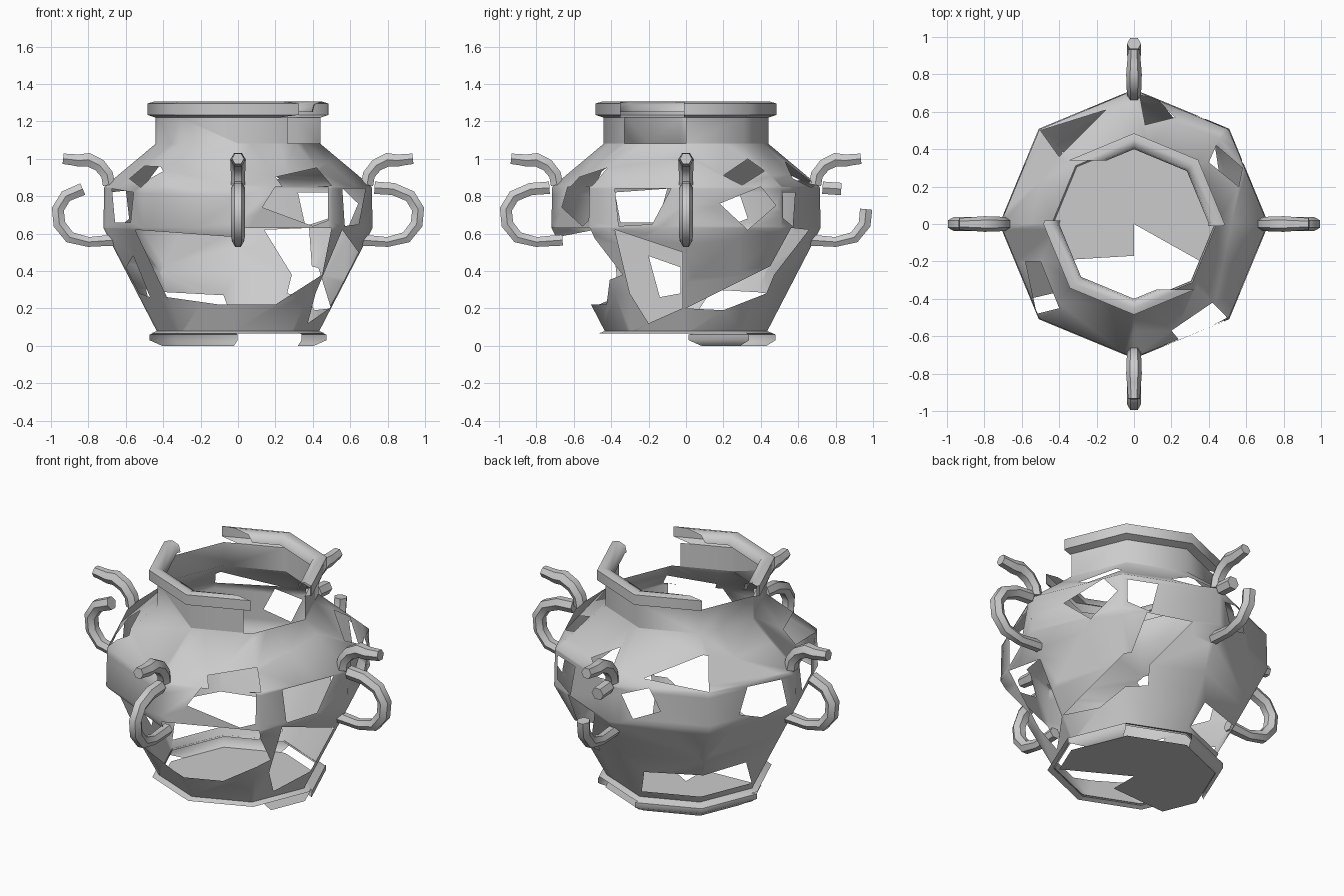
import bpy, bmesh, math
from mathutils import Vector

if "Cube" in bpy.data.objects:
    bpy.data.objects.remove(bpy.data.objects["Cube"])

Z = Vector((0, 0, 1))


def shade(ob, deg):
    bpy.ops.object.select_all(action='DESELECT')
    ob.select_set(True)
    bpy.context.view_layer.objects.active = ob
    if ob.type == 'CURVE':
        bpy.ops.object.convert(target='MESH')
    bpy.ops.object.shade_smooth_by_angle(angle=math.radians(deg))


def finish(bm, name):
    me = bpy.data.meshes.new(name)
    bm.to_mesh(me)
    bm.free()
    ob = bpy.data.objects.new(name, me)
    bpy.context.collection.objects.link(ob)
    shade(ob, 60)


def lathe(profile, n=8):
    bm = bmesh.new()
    rings = [[bm.verts.new((r * math.cos(math.tau * i / n), r * math.sin(math.tau * i / n), z))
              for i in range(n)] for r, z in profile]
    for a, b in zip(rings, rings[1:]):
        for i in range(n):
            j = (i + 1) % n
            bm.faces.new((a[i], a[j], b[j], b[i]))
    return bm


def knock_out(bm, faces, poly, ua, va):
    """Remove the part of the faces lying inside a convex outline."""
    mid = [sum(p[k] for p in poly) / len(poly) for k in (0, 1)]
    for p, q in zip(poly, poly[1:] + poly[:1]):
        nu, nv = q[1] - p[1], p[0] - q[0]
        if nu * (mid[0] - p[0]) + nv * (mid[1] - p[1]) < 0:
            nu, nv = -nu, -nv
        no = (ua * nu + va * nv).normalized()
        co = ua * p[0] + va * p[1]
        if not faces:
            return
        geom = set(faces)
        for f in faces:
            geom.update(f.edges)
            geom.update(f.verts)
        res = bmesh.ops.bisect_plane(bm, geom=list(geom), dist=1e-5, plane_co=co, plane_no=no)
        faces = [g for g in res['geom'] if isinstance(g, bmesh.types.BMFace)
                 and (g.calc_center_median() - co).dot(no) > 0]
    bmesh.ops.delete(bm, geom=faces, context='FACES')


def side_hole(bm, angle, poly):
    a = math.radians(angle)
    d, t = Vector((math.cos(a), math.sin(a), 0)), Vector((-math.sin(a), math.cos(a), 0))
    knock_out(bm, [f for f in bm.faces if f.calc_center_median().dot(d) > 0.12], poly, t, Z)


def top_hole(bm, poly, zmin, zmax):
    fs = [f for f in bm.faces if zmin < f.calc_center_median().z < zmax]
    knock_out(bm, fs, poly, Vector((1, 0, 0)), Vector((0, 1, 0)))


def box(u0, u1, z0, z1):
    return [(u0, z0), (u1, z0), (u1, z1), (u0, z1)]


# Pot body: shoulder breaks are laid out in plan, the others by viewing direction
body = lathe([(.43, .07), (.72, .63), (.715, .85), (.44, 1.08), (.44, 1.22)])
for poly in ([(.40, .33), (.44, .42), (.58, .30), (.56, .20)],
             [(.03, .69), (.06, .53), (.22, .57), (.12, .67)],
             [(-.50, .50), (-.15, .61), (-.40, .36)],
             [(-.58, -.20), (-.50, -.20), (-.40, -.45), (-.52, -.48)],
             [(.20, -.57), (.42, -.42), (.50, -.50), (.25, -.63)]):
    top_hole(body, poly, .86, 1.07)
for angle, poly in (
        # front
        (-90, [(-.55, .62), (0, .58), (0, .22), (-.10, .22), (-.38, .26)]),
        (-90, [(0, .63), (.50, .63), (.45, .38), (.20, .22), (0, .22)]),
        (-90, [(.13, .74), (.20, .85), (.48, .85), (.48, .67), (.40, .64)]),
        # right
        (0, [(-.38, .84), (-.08, .84), (-.18, .65), (-.36, .64)]),
        (0, [(-.38, .62), (-.02, .50), (-.02, .20), (-.20, .12), (-.30, .28)]),
        (0, [(0, .20), (.50, .45), (.43, .28), (.20, .19)]),
        (0, [(.18, .76), (.40, .85), (.48, .75), (.33, .62)]),
        # back
        (90, [(-.14, .62), (-.38, .63), (-.40, .35), (-.30, .36)]),
        (90, [(-.48, .82), (-.32, .82), (-.36, .64), (-.48, .68)]),
        (90, [(.06, .80), (.20, .85), (.26, .72), (.12, .66)]),
        (135, [(-.30, .27), (.25, .30), (.30, .12), (-.30, .12)]),
        # left
        (180, [(-.33, .68), (-.28, .83), (-.08, .82), (-.05, .66), (-.20, .63)]),
        (180, [(.10, .84), (.38, .82), (.35, .66), (.15, .66)]),
        (180, [(.03, .28), (.03, .42), (.20, .48), (.14, .26)]),
        # missing neck panel
        (0, box(-.33, 0, 1.081, 1.4))):
    side_hole(body, angle, poly)
finish(body, "pot_body")

# Rim
rim = lathe([(.44, 1.22), (.485, 1.235), (.485, 1.295), (.45, 1.305), (.41, 1.29), (.40, 1.25)])
side_hole(rim, 0, box(-.35, -.01, 1, 1.5))
side_hole(rim, 180, box(-.34, -.02, 1, 1.5))
finish(rim, "rim")

# Foot ring
foot = lathe([(.44, 0), (.48, .03), (.48, .06), (.43, .08)])
for angle, w in ((-45, .345), (-135, .345), (67.5, .185)):
    side_hole(foot, angle, box(-w, w, -.1, .065))
finish(foot, "foot_ring")

# Broken floor
floor = bmesh.new()
floor.faces.new([floor.verts.new((.44 * math.cos(math.tau * i / 8), .44 * math.sin(math.tau * i / 8), .003))
                 for i in range(8)])
top_hole(floor, [(-.5, -.20), (0, -.17), (0, -.6), (-.5, -.6)], -1, 1)
top_hole(floor, [(0, 0), (.5, -.28), (.5, -.6), (0, -.6)], -1, 1)
finish(floor, "floor")


# Scroll handles: a lower loop and an upper curl, points are (distance, height, thickness)
def handle(name, angle, paths):
    a = math.radians(angle)
    cu = bpy.data.curves.new(name, 'CURVE')
    cu.dimensions = '3D'
    cu.bevel_depth = .038
    cu.bevel_resolution = 1
    cu.use_fill_caps = True
    for path in paths:
        sp = cu.splines.new('POLY')
        sp.points.add(len(path) - 1)
        for pt, (r, z, w) in zip(sp.points, path):
            pt.co = (r * math.cos(a), r * math.sin(a), z, 1)
            pt.radius = w
    ob = bpy.data.objects.new(name, cu)
    bpy.context.collection.objects.link(ob)
    shade(ob, 55)


loop = [(.66, .565, .9), (.80, .555, .8), (.90, .58, .95), (.955, .65, 1), (.963, .73, 1),
        (.92, .80, 1), (.83, .838, 1), (.73, .845, 1)]
curl = [(.69, .86, 1), (.70, .915, 1), (.74, .965, 1.05), (.80, .995, 1.1),
        (.85, .99, 1.0), (.89, .995, .9), (.935, 1.0, .85)]
for name, angle in (("front_handle", -90), ("right_handle", 0)):
    handle(name, angle, [loop, curl])
handle("left_handle", 180, [loop[:7], curl])
handle("back_handle", 90, [loop[:5], loop[6:], curl])
